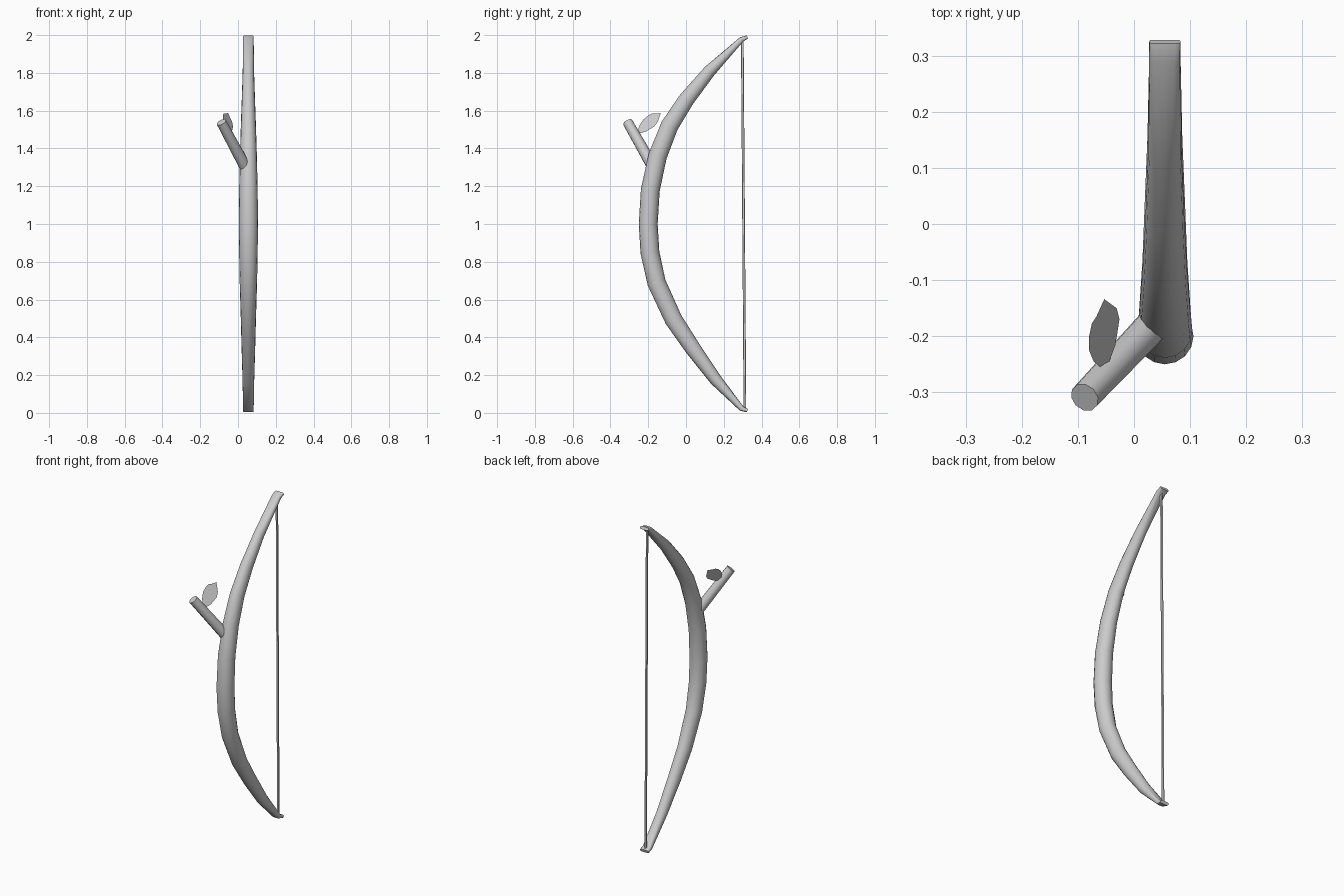
import bpy, bmesh, math
from mathutils import Vector

if "Cube" in bpy.data.objects:
    bpy.data.objects.remove(bpy.data.objects["Cube"])

CX = 0.055


def finish(bm, name, smooth=True):
    bmesh.ops.recalc_face_normals(bm, faces=bm.faces[:])
    me = bpy.data.meshes.new(name)
    bm.to_mesh(me)
    bm.free()
    ob = bpy.data.objects.new(name, me)
    bpy.context.collection.objects.link(ob)
    if smooth:
        bpy.ops.object.select_all(action='DESELECT')
        ob.select_set(True)
        bpy.context.view_layer.objects.active = ob
        bpy.ops.object.shade_smooth_by_angle(angle=math.radians(45))
    return ob


def loft(name, stations, sides):
    """stations: (centre, axis_u, axis_v, squareness); capped tube."""
    bm = bmesh.new()
    rings = []
    for c, u, v, p in stations:
        ring = []
        for i in range(sides):
            a = 2 * math.pi * i / sides
            co, si = math.cos(a), math.sin(a)
            co = math.copysign(abs(co) ** p, co)
            si = math.copysign(abs(si) ** p, si)
            ring.append(bm.verts.new(c + u * co + v * si))
        rings.append(ring)
    for r0, r1 in zip(rings, rings[1:]):
        for i in range(sides):
            j = (i + 1) % sides
            bm.faces.new((r0[i], r0[j], r1[j], r1[i]))
    bm.faces.new(rings[0])
    bm.faces.new(rings[-1])
    return finish(bm, name)


def rod(name, a, b, r0, r1, sides):
    a, b = Vector(a), Vector(b)
    d = (b - a).normalized()
    u = d.cross(Vector((0, 1, 0))).normalized()
    v = d.cross(u)
    return loft(name, [(a, u * r0, v * r0, 1), (b, u * r1, v * r1, 1)], sides)


# bow limbs: y, z, half width, half thickness, squareness
path = [
    (0.325, 0.012, 0.028, 0.009, 0.4), (0.295, 0.022, 0.028, 0.014, 0.6),
    (0.157, 0.176, 0.031, 0.033, 1), (0.035, 0.343, 0.036, 0.042, 1),
    (-0.066, 0.494, 0.040, 0.047, 1), (-0.156, 0.690, 0.046, 0.049, 1),
    (-0.191, 0.850, 0.049, 0.050, 1), (-0.200, 1.000, 0.051, 0.050, 1),
    (-0.189, 1.180, 0.049, 0.050, 1), (-0.150, 1.360, 0.045, 0.049, 1),
    (-0.087, 1.520, 0.040, 0.047, 1), (0.003, 1.660, 0.035, 0.042, 1),
    (0.125, 1.810, 0.030, 0.033, 1), (0.295, 1.978, 0.028, 0.014, 0.6),
    (0.325, 1.990, 0.028, 0.009, 0.4),
]
pts = [Vector((CX, p[0], p[1])) for p in path]
stations = []
for i, p in enumerate(path):
    t = (pts[min(i + 1, len(pts) - 1)] - pts[max(i - 1, 0)]).normalized()
    n = Vector((1, 0, 0)).cross(t)
    stations.append((pts[i], Vector((p[2], 0, 0)), n * p[3], p[4]))
loft("bow_limbs", stations, 16)

# bowstring
rod("bowstring", (CX, 0.312, 0.012), (CX, 0.298, 1.985), 0.007, 0.007, 8)

# side twig
rod("twig", (0.045, -0.168, 1.29), (-0.088, -0.309, 1.539), 0.031, 0.027, 10)

# notched leaf, a flat sheet lying in a tilted plane
outline = [(-0.060, -0.255), (-0.047, -0.253), (-0.033, -0.215), (-0.026, -0.170),
           (-0.031, -0.150), (-0.053, -0.134), (-0.067, -0.165), (-0.060, -0.185),
           (-0.075, -0.177), (-0.080, -0.200), (-0.080, -0.225), (-0.072, -0.245)]
bm = bmesh.new()
bm.faces.new([bm.verts.new((x, y, 1.617 - 1.57 * x + 0.84 * y)) for x, y in outline])
bmesh.ops.triangulate(bm, faces=bm.faces[:])
finish(bm, "leaf", smooth=False)
